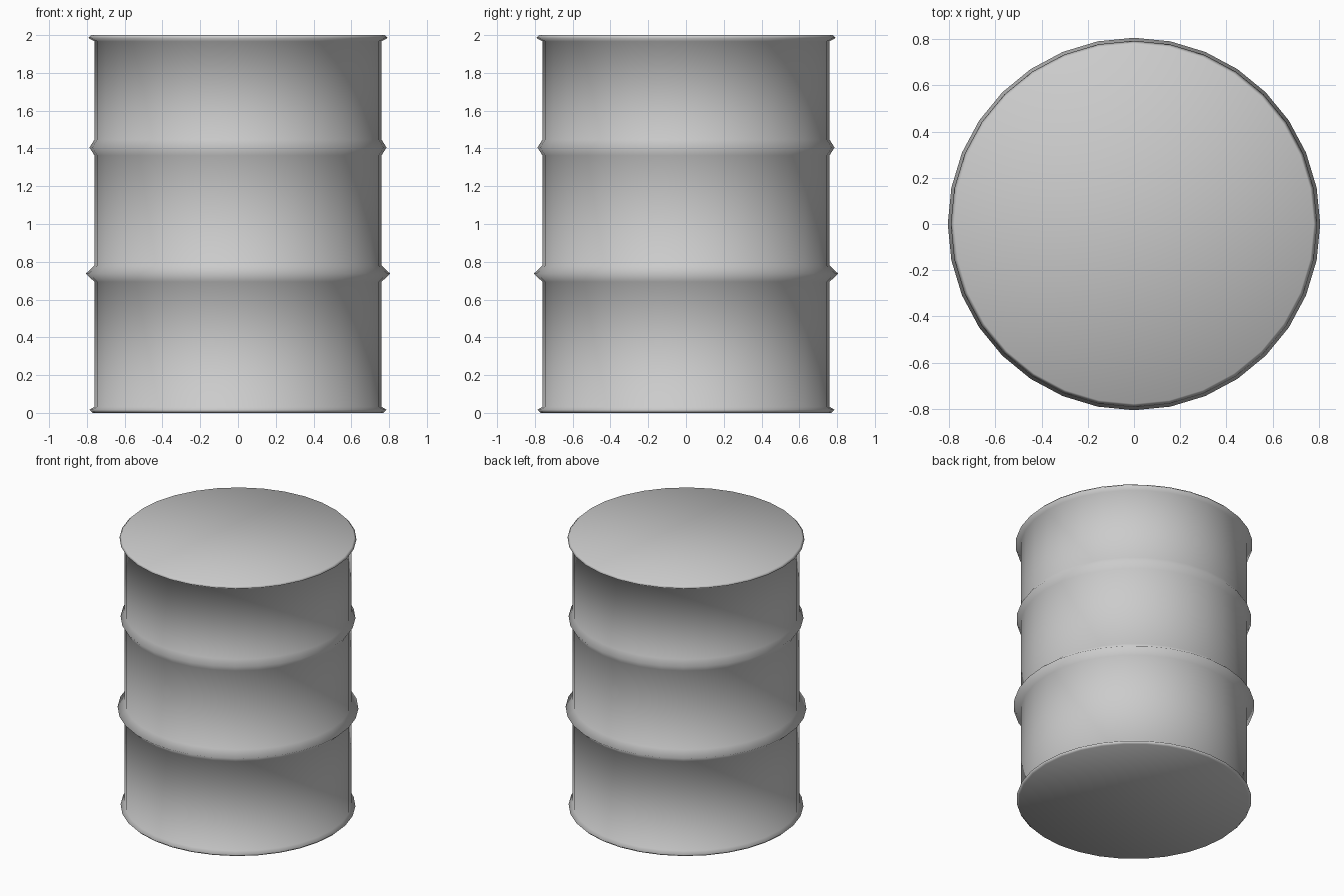
import bpy
import bmesh
from math import cos, sin, tau

cube = bpy.data.objects.get("Cube")
if cube:
    bpy.data.objects.remove(cube, do_unlink=True)

SIDES = 32
BODY = 0.76

# Plain grey metal
grey = bpy.data.materials.new("grey_metal")
grey.use_nodes = True
colour = (0.6, 0.6, 0.6, 1)
grey.diffuse_color = colour
grey.node_tree.nodes["Principled BSDF"].inputs["Base Color"].default_value = colour


def ridge(z, half, radius):
    """Profile points of one pointed hoop around the body."""
    return [(BODY, z - half), (radius, z), (BODY, z + half)]


# Profile from the base rim, past the two hoops, to the lid rim
profile = [(0.77, 0), (0.786, 0.016), (BODY, 0.033)]
profile += ridge(0.737, 0.043, 0.806)
profile += ridge(1.405, 0.042, 0.786)
profile += [(BODY, 1.967), (0.793, 1.985), (0.778, 2)]

# Spin the profile into rings, bridge them and cap the ends
bm = bmesh.new()
rings = [[bm.verts.new((r * cos(tau * i / SIDES), r * sin(tau * i / SIDES), z))
          for i in range(SIDES)] for r, z in profile]
for low, high in zip(rings, rings[1:]):
    for i in range(SIDES):
        j = (i + 1) % SIDES
        bm.faces.new((low[i], low[j], high[j], high[i]))
bm.faces.new(rings[0][::-1])
bm.faces.new(rings[-1])
for face in bm.faces:
    face.smooth = True

mesh = bpy.data.meshes.new("barrel")
bm.to_mesh(mesh)
bm.free()
mesh.materials.append(grey)
barrel = bpy.data.objects.new("barrel", mesh)
bpy.context.collection.objects.link(barrel)
